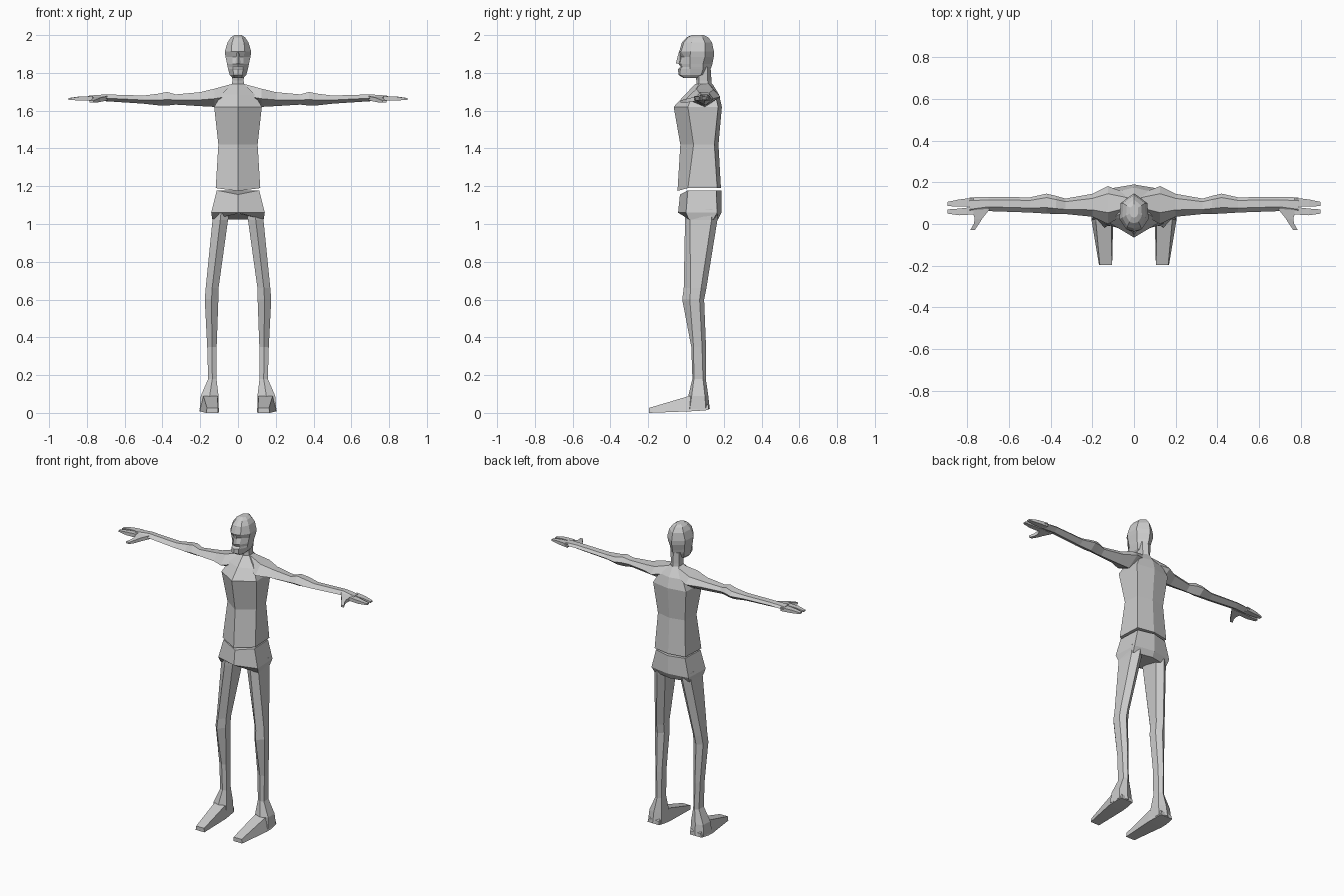
import bpy, bmesh


def loft(name, rings, mirror=False):
    """Skin a list of equal-length point rings and cap both ends."""
    bm = bmesh.new()
    rows = [[bm.verts.new(p) for p in r] for r in rings]
    n = len(rows[0])
    for a, b in zip(rows, rows[1:]):
        for i in range(n):
            j = (i + 1) % n
            bm.faces.new((a[i], a[j], b[j], b[i]))
    bm.faces.new(rows[0])
    bm.faces.new(rows[-1][::-1])
    bmesh.ops.recalc_face_normals(bm, faces=bm.faces)
    me = bpy.data.meshes.new(name)
    bm.to_mesh(me)
    bm.free()
    ob = bpy.data.objects.new(name, me)
    bpy.context.collection.objects.link(ob)
    if mirror:
        ob.modifiers.new("mirror", 'MIRROR').use_mirror_merge = False
    return ob


def ring(z, half, cx=0.0, dip=0.0):
    """Horizontal ring from a half outline running front centre -> back centre."""
    pts = [(cx + x, y, z + (dip if i == 0 else 0)) for i, (x, y) in enumerate(half)]
    return pts + [(cx - x, y, z) for x, y in half[-2:0:-1]]


def hexa(z, w, front, side_f, side_b, back, cx=0.0, dip=0.0):
    """Six-sided body section with a front and a back ridge."""
    half = [(0, front), (w, side_f), (w * 0.94, side_b), (0, back)]
    return ring(z, half, cx, dip)


def limb(x, yf, yb, zb, zt):
    """Five-sided arm section, lying in the plane of constant x."""
    d, h = yb - yf, zt - zb
    return [(x, yf, zb + h * .45), (x, yf + d * .3, zt), (x, yb - d * .2, zt - h * .05),
            (x, yb, zb + h * .55), (x, yf + d * .55, zb)]


def box_x(x, y0, y1, z0, z1):
    return [(x, y0, z0), (x, y1, z0), (x, y1, z1), (x, y0, z1)]


# Torso with sloping shoulder yoke
loft("torso", [
    hexa(1.19, .118, -.045, .01, .165, .185, dip=-.015),
    hexa(1.42, .104, -.03, .04, .15, .172),
    hexa(1.62, .126, -.065, .01, .17, .19),
    hexa(1.685, .09, -.005, .035, .155, .175),
    hexa(1.742, .032, .05, .07, .12, .14),
])

# Pelvis, flaring to a hem above the thighs
loft("pelvis", [
    hexa(1.178, .112, -.032, .01, .16, .187, dip=-.022),
    hexa(1.06, .142, -.042, .0, .165, .187),
    hexa(1.025, .136, -.005, .015, .145, .17, dip=.03),
])

# Neck and faceted head
loft("neck", [hexa(1.70, .034, .055, .07, .12, .14),
              hexa(1.76, .03, .055, .07, .115, .135),
              hexa(1.83, .034, .04, .06, .115, .13)])
head = [
    (1.772, (-.012, .018, -.006, .028, .02, .045, .07)),
    (1.79, (-.04, .024, -.032, .044, .02, .08, .11)),
    (1.82, (-.042, .026, -.03, .052, .02, .09, .13)),
    (1.832, (-.028, .028, -.018, .055, .02, .09, .135)),
    (1.848, (-.04, .028, -.024, .058, .02, .09, .14)),
    (1.885, (-.03, .03, -.008, .066, .02, .10, .147)),
    (1.912, (-.036, .036, -.026, .07, .025, .10, .148)),
    (1.96, (-.022, .032, -.012, .056, .03, .10, .138)),
    (1.988, (.004, .022, .01, .038, .04, .088, .118)),
    (2.0, (.03, .012, .035, .02, .05, .078, .095)),
]
loft("head", [ring(z, [(0, f), (xc, yc), (w, ys), (w * .92, yb), (0, b)])
              for z, (f, xc, yc, w, ys, yb, b) in head])
loft("nose", [ring(1.85, [(0, -.054), (.014, -.034), (0, -.02)]),
              ring(1.91, [(0, -.038), (.006, -.03), (0, -.02)])])

# Arms, stretched sideways
loft("arm", [limb(*s) for s in (
    (.03, .05, .145, 1.63, 1.742),
    (.125, .0, .182, 1.62, 1.716),
    (.2, .035, .145, 1.624, 1.698),
    (.33, .048, .122, 1.632, 1.686),
    (.375, .048, .135, 1.627, 1.699),
    (.42, .05, .146, 1.628, 1.69),
    (.5, .055, .128, 1.637, 1.68),
    (.7, .062, .13, 1.65, 1.686),
    (.79, .046, .128, 1.651, 1.68))], True)

# Two finger groups and the thumb
loft("back_fingers", [box_x(.77, .083, .126, 1.653, 1.677),
                      box_x(.84, .084, .118, 1.655, 1.675),
                      box_x(.897, .086, .106, 1.658, 1.667)], True)
loft("front_fingers", [box_x(.77, .046, .082, 1.653, 1.677),
                       box_x(.84, .042, .074, 1.654, 1.674),
                       box_x(.897, .05, .07, 1.657, 1.666)], True)
loft("thumb", [[(a, y, z0), (b, y, z0), (b, y, z1), (a, y, z1)] for a, b, y, z0, z1 in (
    (.69, .78, .075, 1.655, 1.677),
    (.73, .765, .025, 1.646, 1.668),
    (.745, .77, .0, 1.643, 1.662),
    (.765, .787, -.03, 1.642, 1.654))], True)

# Legs: hip, knee, calf, ankle, heel
loft("leg", [hexa(z, w, f, sf, sb, b, cx=cx) for z, cx, w, f, sf, sb, b in (
    (1.08, .088, .046, -.005, .02, .14, .17),
    (1.02, .094, .041, -.005, .02, .135, .166),
    (.66, .137, .034, -.012, .025, .08, .108),
    (.6, .14, .036, -.02, .02, .072, .096),
    (.35, .138, .025, .028, .04, .085, .106),
    (.18, .136, .022, .034, .042, .09, .105),
    (.09, .15, .047, .012, .03, .10, .118),
    (.02, .153, .05, .01, .02, .105, .126))], True)

# Feet, tapering to a flat toe
loft("foot", [[(a, y, z0), (b, y, z0), (b - t, y, z1), (a + t * .4, y, z1)] for y, a, b, z0, z1, t in (
    (.118, .11, .195, .015, .04, .008),
    (.06, .103, .204, .01, .09, .018),
    (.012, .1, .203, .008, .088, .02),
    (-.197, .105, .168, .0, .026, .004))], True)
